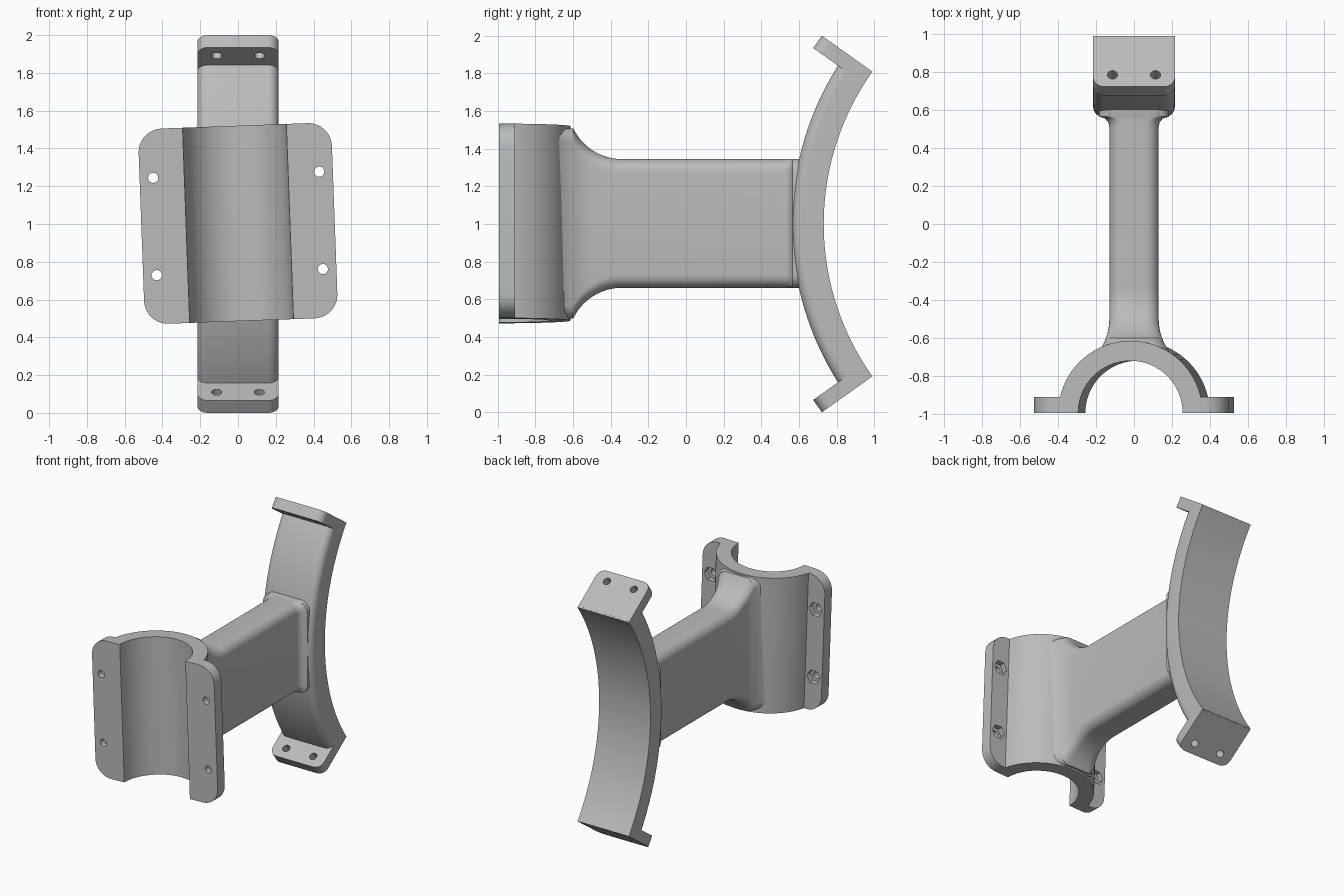
import bpy
import bmesh
from math import sin, cos, pi, radians, sqrt, asin
from mathutils import Matrix, Vector

if "Cube" in bpy.data.objects:
    bpy.data.objects.remove(bpy.data.objects["Cube"], do_unlink=True)

grey = bpy.data.materials.new("plain grey")
grey.use_nodes = True
grey.diffuse_color = (0.5, 0.5, 0.5, 1)
grey.node_tree.nodes["Principled BSDF"].inputs["Base Color"].default_value = (0.5, 0.5, 0.5, 1)

MID_Z = 1.003                       # height of the arm axis
PIPE_Y, BORE, SHELL = -0.995, 0.275, 0.38
ARC_Y, ARC_IN, ARC_OUT, ARC_END = 2.13, 1.398, 1.567, radians(35.4)
TILT = Matrix.Translation((0, 0, MID_Z)) @ Matrix.Rotation(radians(-2.1), 4, 'Y')


def loft(bm, rings):
    """Skin a list of equal closed rings and cap both ends."""
    rows = [[bm.verts.new(p) for p in ring] for ring in rings]
    n = len(rows[0])
    for a, b in zip(rows, rows[1:]):
        for i in range(n):
            j = (i + 1) % n
            bm.faces.new((a[i], a[j], b[j], b[i]))
    bm.faces.new(rows[0])
    bm.faces.new(rows[-1])


def finish(name, bm, matrix=None):
    bmesh.ops.recalc_face_normals(bm, faces=bm.faces)
    if matrix:
        bm.transform(matrix)
    mesh = bpy.data.meshes.new(name)
    bm.to_mesh(mesh)
    bm.free()
    mesh.materials.append(grey)
    obj = bpy.data.objects.new(name, mesh)
    bpy.context.collection.objects.link(obj)
    return obj


def activate(obj):
    bpy.ops.object.select_all(action='DESELECT')
    obj.select_set(True)
    bpy.context.view_layer.objects.active = obj


def smooth(obj):
    activate(obj)
    bpy.ops.object.shade_smooth_by_angle(angle=radians(30))


def cut(obj, cutter):
    cutter.hide_render = True
    mod = obj.modifiers.new("cut", 'BOOLEAN')
    mod.operation, mod.solver, mod.object = 'DIFFERENCE', 'EXACT', cutter
    activate(obj)
    bpy.ops.object.modifier_apply(modifier=mod.name)
    bpy.data.objects.remove(cutter, do_unlink=True)


def rod(bm, start, end, radius, sides):
    """Straight prism with regular sides between two points."""
    start, end = Vector(start), Vector(end)
    turn = (end - start).to_track_quat('Z', 'Y')
    ring = [turn @ Vector((radius * cos(2 * pi * i / sides), radius * sin(2 * pi * i / sides), 0))
            for i in range(sides)]
    loft(bm, [[p + c for p in ring] for c in (start, end)])


def round_rect(hx, lo, hi, r_lo, r_hi, steps=8):
    """Rectangle outline with its low and high corners rounded."""
    pts = []
    for sx, v, sv, r, a in ((1, hi, 1, r_hi, 0), (-1, hi, 1, r_hi, 1),
                            (-1, lo, -1, r_lo, 2), (1, lo, -1, r_lo, 3)):
        for i in range(steps + 1 if r else 1):
            t = (a + i / steps) * pi / 2
            pts.append((sx * (hx - r) + r * cos(t), v - sv * r + r * sin(t)))
    return pts


# Half-pipe clamp with two flanges
def arc(radius, start, end, steps=48):
    return [(radius * cos(start + (end - start) * i / steps),
             PIPE_Y + radius * sin(start + (end - start) * i / steps)) for i in range(steps + 1)]


FLANGE_Y, FLANGE_X, HALF_H = -0.91, 0.512, 0.517
rise = asin((FLANGE_Y - PIPE_Y) / SHELL)
profile = ([(FLANGE_X, PIPE_Y), (FLANGE_X, FLANGE_Y)] + arc(SHELL, rise, pi - rise)
           + [(-FLANGE_X, FLANGE_Y), (-FLANGE_X, PIPE_Y)] + arc(BORE, pi, 0))
bm = bmesh.new()
loft(bm, [[(x, y, z) for x, y in profile] for z in (-HALF_H, HALF_H)])
corners = [e for e in bm.edges
           if all(abs(abs(v.co.x) - FLANGE_X) < 1e-4 for v in e.verts)
           and abs(e.verts[0].co.z - e.verts[1].co.z) < 1e-4]
bmesh.ops.bevel(bm, geom=corners, offset=0.125, segments=10, profile=0.5, affect='EDGES')
clamp = finish("pipe_clamp", bm, TILT)

# Bolt holes and hexagonal nut pockets in the flanges
for radius, sides, front in ((0.027, 24, -1.1), (0.055, 6, -0.95)):
    bm = bmesh.new()
    for sx in (-1, 1):
        for sz in (-1, 1):
            rod(bm, (sx * 0.44, front, sz * 0.258), (sx * 0.44, -0.85, sz * 0.258), radius, sides)
    cut(clamp, finish("flange_cutter", bm, TILT))
smooth(clamp)


# Arm, flared into the clamp and slightly into the saddle
def flare(distance, radius):
    d = min(max(distance, 0), radius)
    return radius - sqrt(radius * radius - d * d)


stations = ([-0.75 + 0.01 * i for i in range(42)]
            + [0.51 + 0.055 * i / 8 for i in range(9)] + [0.65])
rings = []
for y in stations:
    hx = 0.13 + flare(-0.5 - y, 0.29) + flare(y - 0.51, 0.055)
    hz = 0.342 + min(flare(-0.34 - y, 0.287), 0.163)
    rings.append([(x, y, MID_Z + z) for x, z in round_rect(hx, -hz, hz, 0.07, 0.07)])
bm = bmesh.new()
loft(bm, rings)
arm = finish("arm", bm)
bm = bmesh.new()
rod(bm, (0, PIPE_Y, -0.8), (0, PIPE_Y, 0.8), BORE + 0.002, 96)
cut(arm, finish("bore_cutter", bm, TILT))
smooth(arm)


# Curved saddle, swept along an arc
def on_arc(x, r, angle, inward=0):
    """Point at radius r and angle, moved along the tangent towards the middle."""
    return (x, ARC_Y - r * cos(angle) - inward * sin(angle),
            1 + r * sin(angle) - inward * cos(angle))


section = round_rect(0.215, ARC_IN, ARC_OUT, 0, 0.055)
bm = bmesh.new()
sweep = ARC_END - 0.0005
loft(bm, [[on_arc(x, r, -sweep + 2 * sweep * i / 64) for x, r in section] for i in range(65)])
smooth(finish("saddle", bm))

# End tabs with two holes each
tab_outline = round_rect(0.215, ARC_IN + 0.01, 1.727, 0, 0.06)
for name, side in (("upper_tab", 1), ("lower_tab", -1)):
    bm = bmesh.new()
    loft(bm, [[on_arc(x, r, ARC_END, d) for x, r in tab_outline] for d in (0, 0.08)])
    flip = Matrix.Translation((0, 0, 1)) @ Matrix.Diagonal((1, 1, side, 1)) @ Matrix.Translation((0, 0, -1))
    bm.transform(flip)
    tab = finish(name, bm)
    bm = bmesh.new()
    for x in (-0.113, 0.113):
        rod(bm, on_arc(x, 1.65, ARC_END, -0.05), on_arc(x, 1.65, ARC_END, 0.13), 0.027, 24)
    bm.transform(flip)
    cut(tab, finish("tab_cutter", bm))
    smooth(tab)
